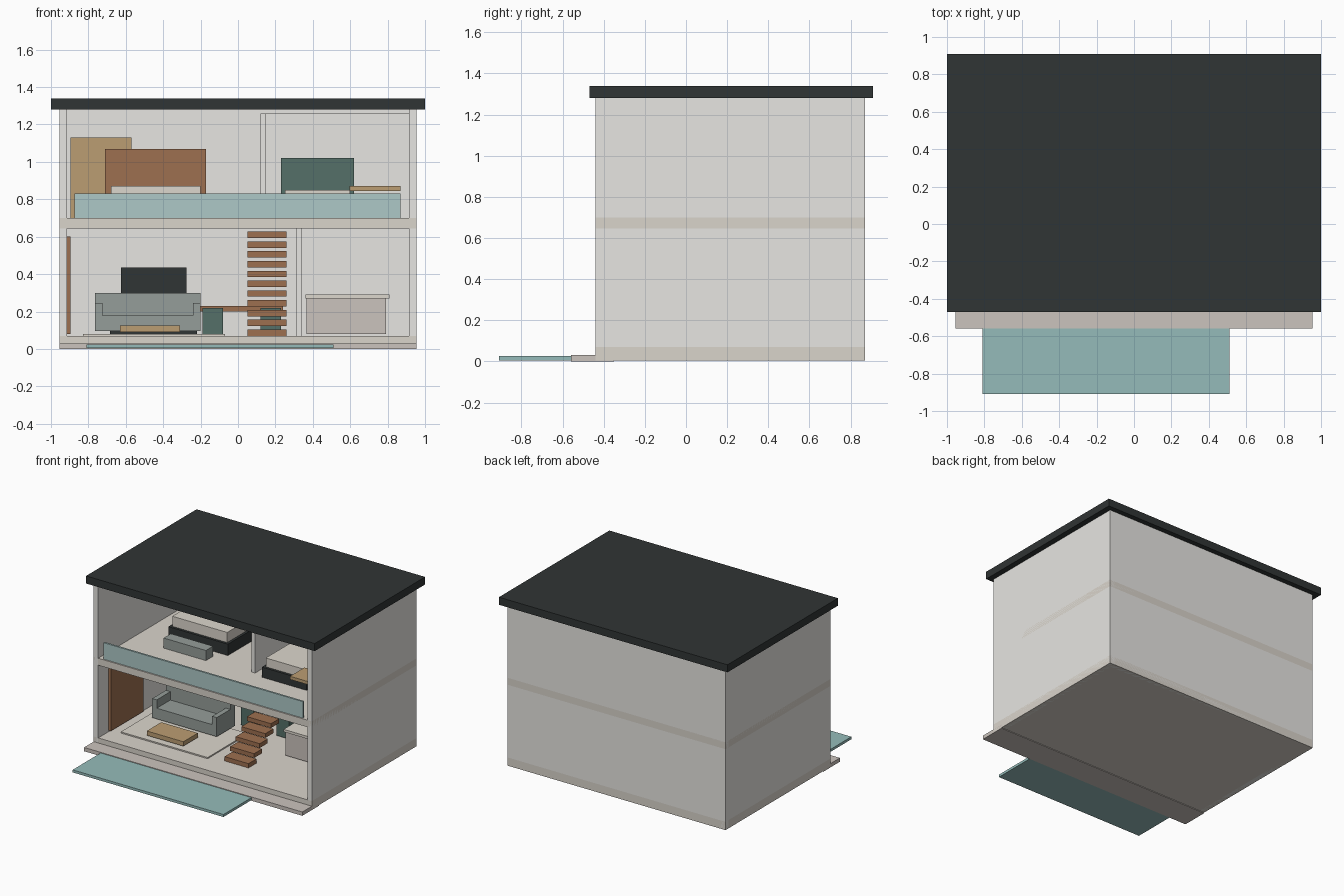
import bpy

COLORS = {
    "wall": (0.80, 0.79, 0.76), "slab": (0.70, 0.66, 0.60), "stone": (0.60, 0.55, 0.51),
    "dark": (0.03, 0.035, 0.035), "water": (0.30, 0.50, 0.49), "glass": (0.42, 0.58, 0.57),
    "wood": (0.34, 0.16, 0.08), "oak": (0.50, 0.34, 0.17), "linen": (0.72, 0.68, 0.61),
    "grey": (0.30, 0.34, 0.32), "green": (0.09, 0.16, 0.14),
}
MATS = {}
for key, rgb in COLORS.items():
    MATS[key] = bpy.data.materials.new(key)
    MATS[key].diffuse_color = (*rgb, 1)


def box(name, color, x, y, z):
    """Box from (min, max) ranges on each axis."""
    lo, hi = zip(x, y, z)
    bpy.ops.mesh.primitive_cube_add(size=1, location=[(a + b) / 2 for a, b in zip(lo, hi)])
    ob = bpy.context.object
    ob.name = name
    ob.scale = [b - a for a, b in zip(lo, hi)]
    bpy.ops.object.transform_apply(location=False, rotation=False, scale=True)
    ob.data.materials.append(MATS[color])
    return ob


# shell
W = (-0.955, 0.955)
D = (-0.44, 0.87)
box("ground_slab", "slab", W, D, (0.005, 0.07))
box("upper_slab", "slab", W, D, (0.645, 0.70))
box("roof", "dark", (-1, 1), (-0.47, 0.91), (1.28, 1.34))
box("left_wall", "wall", (-0.955, -0.915), D, (0.005, 1.28))
box("right_wall", "wall", (0.915, 0.955), D, (0.005, 1.28))
box("back_wall", "wall", W, (0.83, 0.87), (0.005, 1.28))
box("ground_partition", "wall", (0.31, 0.34), (0.32, 0.84), (0.07, 0.645))
box("upper_partition", "wall", (0.12, 0.15), (0.0, 0.84), (0.70, 1.26))
box("upper_cross_wall", "wall", (0.12, 0.915), (0.55, 0.58), (0.70, 1.26))

# outside
box("terrace", "stone", W, (-0.56, -0.35), (0, 0.03))
box("pool", "water", (-0.81, 0.51), (-0.91, -0.56), (0.005, 0.025))
box("balcony_rail", "glass", (-0.875, 0.87), (-0.43, -0.415), (0.70, 0.83))

# stairs
for i in range(11):
    y, z = -0.24 + 0.07 * i, 0.07 + 0.0523 * i
    box(f"stair_tread_{i + 1}", "wood", (0.05, 0.26), (y, y + 0.10), (z, z + 0.034))

# living room
box("door", "wood", (-0.917, -0.895), (-0.31, 0.10), (0.08, 0.60))
box("rug", "linen", (-0.83, -0.07), (-0.28, 0.22), (0.07, 0.08))
box("coffee_table", "oak", (-0.63, -0.31), (-0.24, -0.06), (0.09, 0.125))
box("sofa_seat", "grey", (-0.765, -0.20), (0.02, 0.25), (0.095, 0.18))
box("sofa_back", "grey", (-0.765, -0.20), (0.19, 0.25), (0.18, 0.30))
for side, x in (("left", -0.765), ("right", -0.24)):
    box(f"sofa_{side}_arm", "grey", (x, x + 0.04), (0.02, 0.20), (0.17, 0.246))
box("media_cabinet", "dark", (-0.685, -0.22), (0.72, 0.83), (0.08, 0.17))
box("television", "dark", (-0.625, -0.275), (0.80, 0.83), (0.22, 0.435))

# dining set
box("dining_table", "wood", (-0.20, 0.24), (0.36, 0.60), (0.20, 0.23))
for row, y in (("front", 0.31), ("rear", 0.57)):
    for side, x in (("left", -0.19), ("right", 0.12)):
        box(f"{row}_{side}_chair", "green", (x, x + 0.11), (y, y + 0.10), (0.08, 0.22))

# kitchen
box("kitchen_counter", "stone", (0.365, 0.79), (0.07, 0.26), (0.08, 0.27))
box("kitchen_worktop", "linen", (0.36, 0.81), (0.055, 0.275), (0.27, 0.29))

# main bedroom
box("bed_base", "dark", (-0.70, -0.18), (0.13, 0.68), (0.70, 0.79))
box("bed_mattress", "linen", (-0.68, -0.20), (0.15, 0.67), (0.79, 0.87))
box("bed_headboard", "wood", (-0.71, -0.17), (0.67, 0.70), (0.70, 1.07))
box("bed_bench", "grey", (-0.63, -0.26), (-0.03, 0.06), (0.70, 0.78))
box("wardrobe", "oak", (-0.895, -0.57), (0.71, 0.83), (0.70, 1.13))

# second bedroom
box("small_bed_base", "dark", (0.23, 0.62), (-0.03, 0.49), (0.70, 0.78))
box("small_bed_mattress", "linen", (0.25, 0.60), (-0.01, 0.48), (0.78, 0.85))
box("small_bed_headboard", "green", (0.23, 0.62), (0.48, 0.51), (0.70, 1.02))
box("desk", "oak", (0.595, 0.87), (-0.20, -0.02), (0.845, 0.87))
